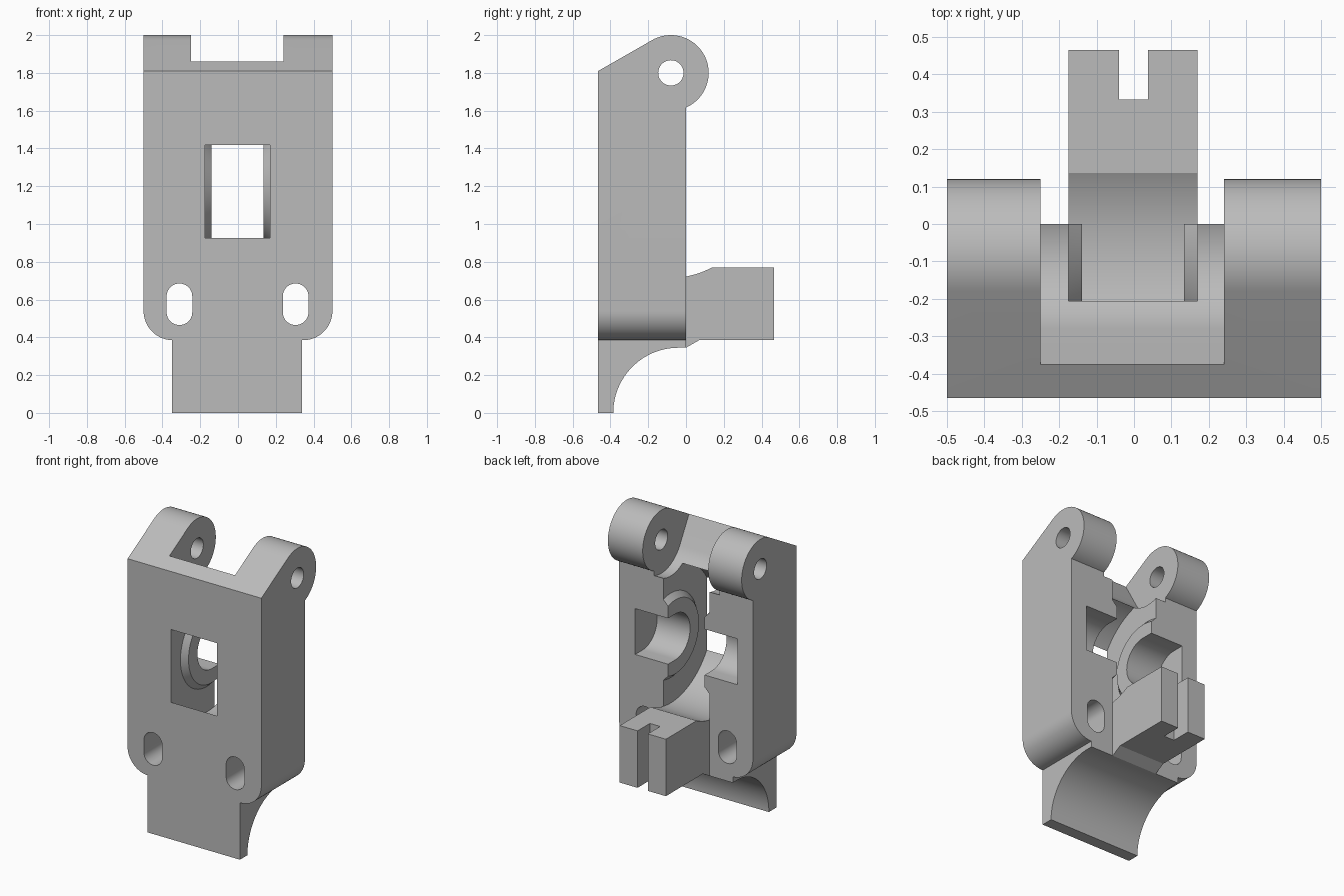
import bpy, bmesh
from math import cos, sin, radians

if "Cube" in bpy.data.objects:
    bpy.data.objects.remove(bpy.data.objects["Cube"])

grey = bpy.data.materials.new("plain grey")
grey.use_nodes = True
grey.diffuse_color = (0.5, 0.5, 0.5, 1)
grey.node_tree.nodes["Principled BSDF"].inputs["Base Color"].default_value = (0.5, 0.5, 0.5, 1)

HINGE = (-0.08, 1.80)      # y, z of the hinge axis
WHEEL = (-0.08, 1.172)     # y, z of the wheel axis


def arc(center, r, a0, a1, n=32):
    """Points on an arc, angles in degrees."""
    steps = [radians(a0 + (a1 - a0) * i / n) for i in range(n + 1)]
    return [(center[0] + r * cos(a), center[1] + r * sin(a)) for a in steps]


def circle(center, r, n=72):
    return arc(center, r, 0, 360, n)[:-1]


def prism(name, points, lo, hi, axis="x"):
    """Extrude a profile: (y, z) along x, or (x, z) along y."""
    place = (lambda p, d: (d, p[0], p[1])) if axis == "x" else (lambda p, d: (p[0], d, p[1]))
    bm = bmesh.new()
    ends = [[bm.verts.new(place(p, d)) for p in points] for d in (lo, hi)]
    for ring in ends:
        bm.faces.new(ring)
    for i in range(len(points)):
        j = (i + 1) % len(points)
        bm.faces.new((ends[0][i], ends[0][j], ends[1][j], ends[1][i]))
    return finish(name, bm)


def finish(name, bm):
    bmesh.ops.recalc_face_normals(bm, faces=bm.faces)
    mesh = bpy.data.meshes.new(name)
    bm.to_mesh(mesh)
    bm.free()
    mesh.materials.append(grey)
    obj = bpy.data.objects.new(name, mesh)
    bpy.context.collection.objects.link(obj)
    return obj


def box(name, x0, x1, y0, y1, z0, z1):
    return prism(name, [(y0, z0), (y1, z0), (y1, z1), (y0, z1)], x0, x1)


def combine(target, tool, operation):
    """Apply a boolean and remove the tool."""
    mod = target.modifiers.new(operation, "BOOLEAN")
    mod.operation, mod.solver, mod.object = operation, "EXACT", tool
    bpy.context.view_layer.objects.active = target
    bpy.ops.object.modifier_apply(modifier=mod.name)
    bpy.data.objects.remove(tool)


def add(tool):
    combine(body, tool, "UNION")


def cut(tool):
    combine(body, tool, "DIFFERENCE")


# Main plate with sloped top and rounded hinge lugs
side = [(-0.465, 0.385), (0, 0.385)] + arc(HINGE, 0.2, -66.4, 120, 48) + [(-0.465, 1.81)]
body = prism("latch_body", side, -0.5, 0.5)

# Round the two lower outer corners
bm = bmesh.new()
bm.from_mesh(body.data)
corners = [e for e in bm.edges if all(abs(v.co.z - 0.385) < 0.001 for v in e.verts)
           and abs(e.verts[0].co.x - e.verts[1].co.x) < 0.001]
bmesh.ops.bevel(bm, geom=corners, offset=0.155, offset_type="OFFSET", segments=16,
                profile=0.5, affect="EDGES")
bm.to_mesh(body.data)
bm.free()

# Foot with the concave back
add(prism("foot", [(-0.465, 0)] + arc((-0.04, 0), 0.345, 180, 90)
          + [(0, 0.345), (0, 0.45), (-0.465, 0.45)], -0.35, 0.34))

# Block sticking out of the back
add(prism("rear_block", [(-0.03, 0.345), (0, 0.345), (0.07, 0.385), (0.465, 0.385),
                         (0.465, 0.77), (-0.03, 0.77)], -0.175, 0.17))
cut(box("block_slot", -0.04, 0.037, 0.333, 0.6, 0.2, 0.9))

# Round wheel pocket, breaking through the front as a window
cut(prism("wheel_pocket", circle(WHEEL, 0.457, 96), -0.175, 0.17))

# Tapered spacer rings on both pocket walls, flush with the back
for wall, inward in ((-0.175, 1), (0.17, -1)):
    bm = bmesh.new()
    rings = []
    for offset, r in ((-0.03, 0.285), (0, 0.285), (0.036, 0.25)):
        rings.append([bm.verts.new((wall + inward * offset, y, z)) for y, z in circle(WHEEL, r)])
    bm.faces.new(rings[0])
    bm.faces.new(rings[-1])
    for a, b in zip(rings, rings[1:]):
        for i in range(len(a)):
            j = (i + 1) % len(a)
            bm.faces.new((a[i], a[j], b[j], b[i]))
    boss = finish("spacer_ring", bm)
    combine(boss, box("trim", -1, 1, 0, 1, 0.5, 2), "DIFFERENCE")
    add(boss)

# Axle channel, open to the back
y, z = WHEEL
cut(prism("axle_channel", arc(WHEEL, 0.155, 90, 270) + [(0.2, z - 0.155), (0.2, z + 0.155)],
          -0.385, 0.38))

# Gap between the lugs: round floor running into a sloped face
cut(prism("lug_gap", [(-0.465, 2.02)] + arc(HINGE, 0.227, 209, 360) + [(0.147, 2.2), (-0.465, 2.2)],
          -0.25, 0.24))

# Hinge pin hole
cut(prism("pin_hole", circle(HINGE, 0.067, 48), -0.7, 0.7))

# Two upright screw slots
for x in (-0.31, 0.305):
    slot = arc((x, 0.617), 0.068, 0, 180, 20) + arc((x, 0.533), 0.068, 180, 360, 20)
    cut(prism("screw_slot", slot, -0.7, 0.2, "y"))

bpy.ops.object.select_all(action="DESELECT")
body.select_set(True)
bpy.context.view_layer.objects.active = body
bpy.ops.object.shade_smooth_by_angle(angle=radians(25))
